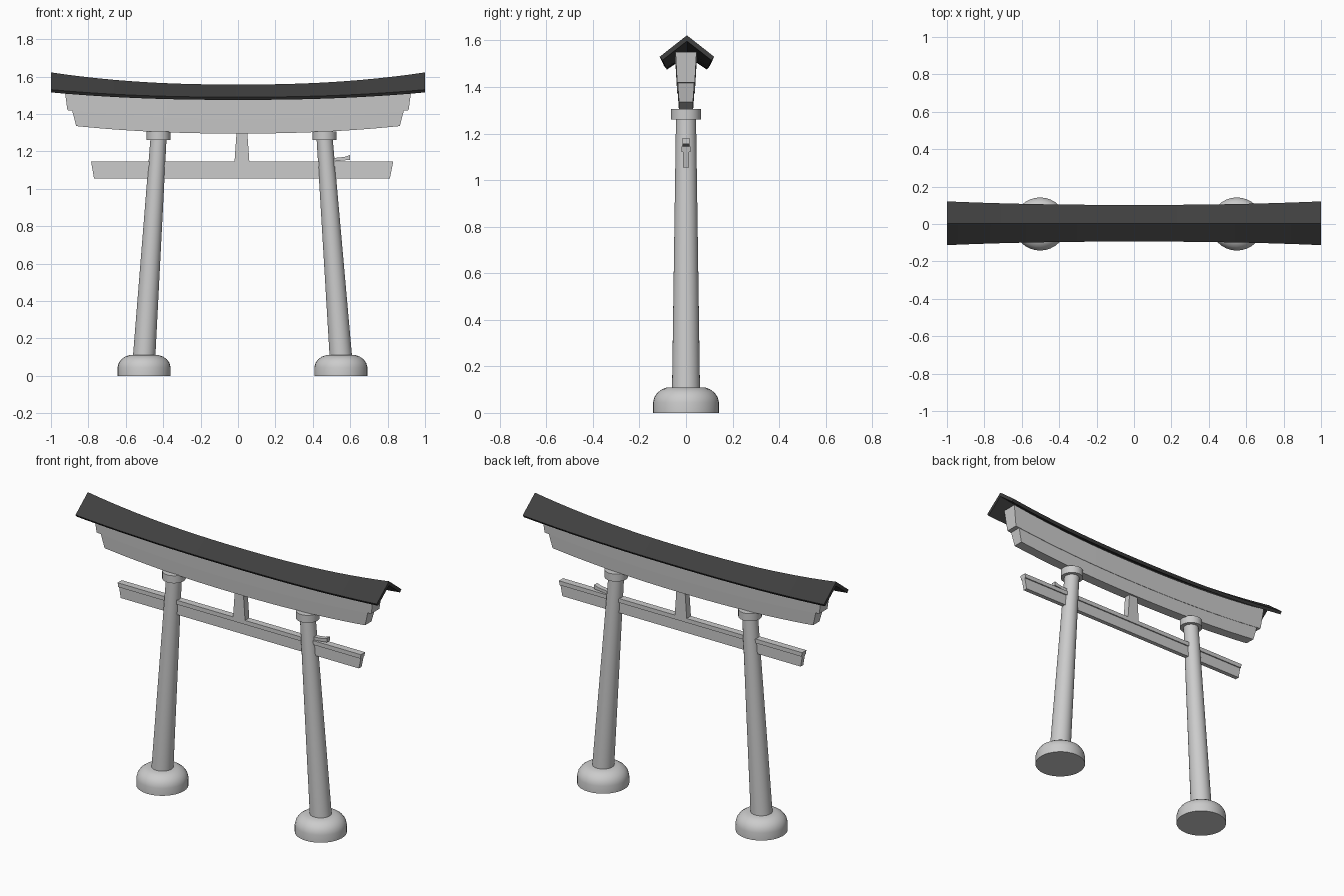
import bpy, bmesh, math

cube = bpy.data.objects.get("Cube")
if cube:
    bpy.data.objects.remove(cube, do_unlink=True)


def material(name, value):
    m = bpy.data.materials.new(name)
    m.use_nodes = True
    color = (value, value, value, 1)
    m.diffuse_color = color
    m.node_tree.nodes["Principled BSDF"].inputs["Base Color"].default_value = color
    return m


STONE = material("light grey stone", 0.6)
ROOF = material("dark roof", 0.05)


def finish(name, bm, mat):
    bmesh.ops.recalc_face_normals(bm, faces=bm.faces[:])
    me = bpy.data.meshes.new(name)
    bm.to_mesh(me)
    bm.free()
    me.materials.append(mat)
    ob = bpy.data.objects.new(name, me)
    bpy.context.collection.objects.link(ob)
    bpy.ops.object.select_all(action="DESELECT")
    ob.select_set(True)
    bpy.context.view_layer.objects.active = ob
    bpy.ops.object.shade_smooth_by_angle(angle=math.radians(35))
    return ob


def skin(name, rings, mat):
    """Join equal closed rings of points into a capped solid."""
    bm = bmesh.new()
    loops = [[bm.verts.new(p) for p in ring] for ring in rings]
    for a, b in zip(loops, loops[1:]):
        for i in range(len(a)):
            j = (i + 1) % len(a)
            bm.faces.new((a[i], a[j], b[j], b[i]))
    bm.faces.new(loops[0])
    bm.faces.new(loops[-1])
    return finish(name, bm, mat)


def turned(name, stations, mat, sides=32):
    """Round solid from (x centre, z, radius) stations."""
    rings = []
    for cx, z, r in stations:
        angles = [2 * math.pi * i / sides for i in range(sides)]
        rings.append([(cx + r * math.cos(a), r * math.sin(a), z) for a in angles])
    return skin(name, rings, mat)


STEPS = [i / 12 - 1 for i in range(25)]


def curved_beam(name, top, bottom, mat):
    """Upswept beam; top and bottom are (half length, half width, mid z, end rise)."""
    rings = []
    for t in STEPS:
        ring = []
        for (length, w, z, rise), sides in ((top, (-1, 1)), (bottom, (1, -1))):
            ring += [(t * length, s * w, z + rise * abs(t) ** 2.2) for s in sides]
        rings.append(ring)
    return skin(name, rings, mat)


# Gabled roof sweeping up and widening at its ends
rings = []
for t in STEPS:
    lift = abs(t) ** 2.3
    half = 0.098 + 0.019 * lift
    ridge = 1.557 + 0.065 * lift
    eave = 1.49 + 0.04 * lift
    rings.append([(t, y + 0.004, z) for y, z in (
        (-half, eave), (0, ridge), (half, eave),
        (half - 0.012, eave - 0.015), (0, ridge - 0.025), (-half + 0.012, eave - 0.015))])
skin("roof", rings, ROOF)

# Two stacked lintels under the roof
curved_beam("upper_lintel", (0.93, 0.045, 1.495, 0.055), (0.912, 0.038, 1.375, 0.045), STONE)
curved_beam("lower_lintel", (0.888, 0.036, 1.378, 0.045), (0.865, 0.03, 1.295, 0.04), STONE)

# Leaning columns with caps and rounded footings
for side, foot, head in (("right", -0.502, -0.425), ("left", 0.55, 0.463)):
    lean = head - foot
    turned(side + "_column", [(foot + lean * t, 0.1 + 1.17 * t, 0.06 - 0.017 * t)
                              for t in (0, 0.35, 0.7, 1)], STONE)
    turned(side + "_column_cap", [(head, 1.26, 0.064), (head, 1.305, 0.064)], STONE)
    turned(side + "_footing", [(foot, z, r) for z, r in (
        (0, 0.142), (0.045, 0.142), (0.068, 0.136), (0.088, 0.122),
        (0.102, 0.102), (0.11, 0.08))], STONE)

# Straight tie beam with a lip along its top
profile = [(0.013, 1.055), (0.013, 1.12), (0.02, 1.12), (0.02, 1.145)]
profile += [(-y, z) for y, z in reversed(profile)]
rings = []
for end, slant in ((-0.77, -0.17), (0.812, 0.2)):
    rings.append([(end + slant * (z - 1.055), y, z) for y, z in profile])
skin("tie_beam", rings, STONE)

# Tapered strut between tie beam and lintel
skin("centre_strut", [
    [(0.021 + sx * w, sy * 0.02, z) for sx, sy in ((-1, -1), (1, -1), (1, 1), (-1, 1))]
    for z, w in ((1.14, 0.04), (1.31, 0.028))], STONE)

# Small wedge beside the left column
wedge = [(0.45, 1.14), (0.6, 1.155), (0.6, 1.18), (0.57, 1.17), (0.52, 1.165), (0.45, 1.165)]
skin("wedge", [[(x, y, z) for x, z in wedge] for y in (-0.014, 0.014)], STONE)
